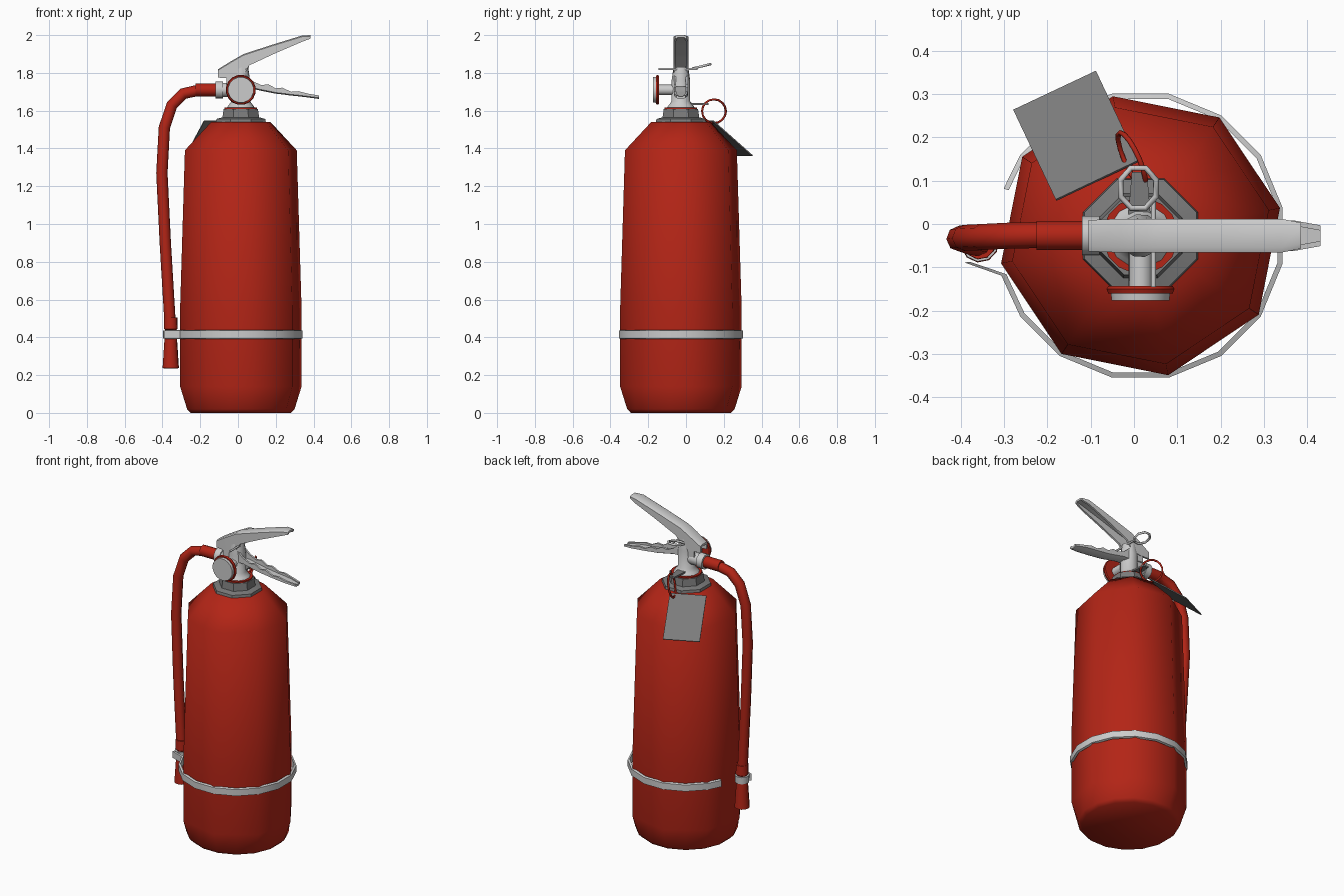
import bpy, bmesh, math
from mathutils import Vector

if "Cube" in bpy.data.objects:
    bpy.data.objects.remove(bpy.data.objects["Cube"])

CX, CY = 0.015, -0.027


def material(name, rgb):
    m = bpy.data.materials.new(name)
    m.diffuse_color = (*rgb, 1)
    m.use_nodes = True
    m.node_tree.nodes["Principled BSDF"].inputs["Base Color"].default_value = m.diffuse_color
    return m


RED = material("red_paint", (0.45, 0.018, 0.008))
WHITE = material("pale_metal", (0.8, 0.8, 0.8))
GREY = material("dark_grey", (0.2, 0.2, 0.2))


def finish(ob, mat, angle=40):
    ob.data.materials.append(mat)
    bpy.ops.object.select_all(action='DESELECT')
    ob.select_set(True)
    bpy.context.view_layer.objects.active = ob
    bpy.ops.object.shade_smooth_by_angle(angle=math.radians(angle))
    return ob


def loft(name, rings, mat, angle=40, close=False):
    """Bridge equal-sized rings of points; cap the ends unless closed."""
    bm = bmesh.new()
    vr = [[bm.verts.new(p) for p in r] for r in rings]
    n = len(vr[0])
    pairs = list(zip(vr, vr[1:])) + ([(vr[-1], vr[0])] if close else [])
    for a, b in pairs:
        for i in range(n):
            j = (i + 1) % n
            bm.faces.new((a[i], a[j], b[j], b[i]))
    if not close:
        bm.faces.new(vr[0][::-1])
        bm.faces.new(vr[-1])
    bmesh.ops.recalc_face_normals(bm, faces=bm.faces)
    me = bpy.data.meshes.new(name)
    bm.to_mesh(me)
    bm.free()
    ob = bpy.data.objects.new(name, me)
    bpy.context.collection.objects.link(ob)
    return finish(ob, mat, angle)


def lathe(name, profile, mat, centre=(CX, CY, 0), axis='Z', n=16, start=11.25, angle=40):
    """Profile of (radius, height[, odd-vertex factor]) turned about an axis."""
    rings = []
    for r, h, *odd in profile:
        ring = []
        for i in range(n):
            a = math.radians(start + i * 360 / n)
            k = r * (odd[0] if odd and i % 2 else 1)
            u, v = k * math.cos(a), k * math.sin(a)
            p = {'Z': (u, v, h), 'Y': (u, h, v), 'X': (h, u, v)}[axis]
            ring.append(Vector(centre) + Vector(p))
        rings.append(ring)
    return loft(name, rings, mat, angle)


def tube(name, pts, r, mat, cyclic=False, res=2):
    cu = bpy.data.curves.new(name, 'CURVE')
    cu.dimensions = '3D'
    cu.bevel_depth = r
    cu.bevel_resolution = res
    cu.use_fill_caps = True
    s = cu.splines.new('POLY')
    s.points.add(len(pts) - 1)
    for q, p in zip(s.points, pts):
        q.co = (*p, 1)
    s.use_cyclic_u = cyclic
    cu.materials.append(mat)
    ob = bpy.data.objects.new(name, cu)
    bpy.context.collection.objects.link(ob)
    return ob


def channel(name, stations, mat, wall=0.012):
    """U-section lever; stations are (x, z of web, z of lips, half width)."""
    rings = []
    for x, zw, zl, w in stations:
        t = wall if zl > zw else -wall
        i = w - wall
        sec = [(-w, zl), (-w, zw + t * 0.5), (-i, zw), (i, zw), (w, zw + t * 0.5), (w, zl),
               (i, zl), (i, zw + t), (-i, zw + t), (-i, zl)]
        rings.append([(x, CY + y, z) for y, z in sec])
    return loft(name, rings, mat, 35)


# Cylinder: octagonal, odd vertices sit on the chord midpoints
C = math.cos(math.radians(22.5))
lathe("cylinder_body", [(0.27, 0.0, 1), (0.29, 0.02, 1), (0.328, 0.14, C), (0.328, 0.55, C),
                        (0.302, 1.39, C), (0.16, 1.54, C)], RED, angle=60)

# Neck collar, seal and valve post
lathe("neck_collar", [(0.145, 1.53), (0.14, 1.556), (0.105, 1.565), (0.098, 1.61)], GREY, n=8, start=22.5)
lathe("neck_seal", [(0.088, 1.60), (0.088, 1.618)], RED)
lathe("valve_post", [(0.08, 1.61), (0.065, 1.63), (0.05, 1.65), (0.05, 1.76), (0.04, 1.83)], WHITE, n=12)

# Hose outlet
lathe("outlet_tube", [(0.038, 0.02), (0.038, -0.08), (0.046, -0.08), (0.046, -0.12)], WHITE,
      (0, CY, 1.71), 'X', 12)

# Gauge on the front
G = (CX, 0, 1.71)
lathe("gauge_stem", [(0.028, -0.04), (0.028, -0.15)], WHITE, G, 'Y', 10)
lathe("gauge_rim", [(0.076, -0.143), (0.08, -0.15), (0.076, -0.16)], RED, G, 'Y', 16)
lathe("gauge_face", [(0.07, -0.155), (0.068, -0.176)], WHITE, G, 'Y', 16)

# Upper lever opens downward, lower handle opens upward with a wavy lip
channel("upper_lever", [(-0.105, 1.82, 1.775, 0.036), (-0.03, 1.866, 1.77, 0.039),
                        (0.03, 1.90, 1.79, 0.039), (0.06, 1.91, 1.84, 0.039),
                        (0.2, 1.955, 1.905, 0.039), (0.34, 1.998, 1.965, 0.039),
                        (0.385, 2.0, 1.982, 0.03)], WHITE)
channel("lower_handle", [(-0.06, 1.73, 1.79, 0.036), (0.04, 1.715, 1.79, 0.037),
                         (0.08, 1.715, 1.755, 0.037), (0.125, 1.705, 1.735, 0.037),
                         (0.16, 1.698, 1.74, 0.037), (0.2, 1.69, 1.718, 0.037),
                         (0.235, 1.686, 1.722, 0.037), (0.28, 1.68, 1.70, 0.037),
                         (0.32, 1.676, 1.703, 0.037), (0.37, 1.67, 1.69, 0.035),
                         (0.43, 1.662, 1.68, 0.024)], WHITE)

# Safety pin and its pull ring
tube("safety_pin", [(0.045, -0.145, 1.82), (0.045, 0.06, 1.82)], 0.006, WHITE)
tube("pull_ring", [(0.01 + 0.044 * math.cos(a), 0.083 + 0.05 * math.sin(a), 1.835 + 0.012 * math.sin(a))
                   for a in [math.radians(22.5 + 45 * i) for i in range(8)]], 0.007, WHITE, True, 1)

# Hose, ferrule and nozzle
tube("hose", [(-0.10, -0.025, 1.71), (-0.20, -0.025, 1.71), (-0.29, -0.027, 1.69), (-0.35, -0.03, 1.63),
              (-0.39, -0.032, 1.51), (-0.403, -0.034, 1.27), (-0.385, -0.04, 0.9),
              (-0.358, -0.045, 0.45)], 0.03, RED)
lathe("hose_ferrule", [(0.034, 1.69 - 1.80), (0.034, -0.225)], RED, (0, CY, 1.71), 'X', 10)
N = (-0.356, -0.045, 0)
lathe("nozzle", [(0.034, 0.235), (0.044, 0.238), (0.034, 0.39), (0.03, 0.44), (0.037, 0.445), (0.036, 0.505)],
      RED, N, n=10)

# Strap round the cylinder, ending in an arm to the hose clip
path = []
for a in [161] + [146.25 - 22.5 * i for i in range(14)] + [-164]:
    t = math.radians(a)
    path.append(Vector((math.cos(t), math.sin(t))) * 0.328 + Vector((CX, CY)))
path.append(Vector((-0.385, -0.088)))
rings = []
for p in path:
    d = (p - Vector((CX, CY))).normalized() * 0.006
    i, o = p - d, p + d
    rings.append([(*i, 0.39), (*o, 0.395), (*o, 0.435), (*i, 0.44)])
loft("strap", rings, WHITE)
lathe("hose_clip", [(0.041, 0.395), (0.042, 0.437)], WHITE, N, n=10)

# Tag, its ring and the small tab holding it
tag = [Vector(p) for p in [(0.01, 0.145, 1.545), (-0.18, 0.055, 1.545),
                           (-0.278, 0.262, 1.362), (-0.087, 0.352, 1.362)]]
nrm = (tag[1] - tag[0]).cross(tag[3] - tag[0]).normalized() * 0.003
loft("inspection_tag", [[p - nrm for p in tag], [p + nrm for p in tag]], GREY)
tube("tag_ring", [(-0.005 - 0.032 * math.cos(a + 0.6), 0.148 + 0.063 * math.cos(a), 1.597 + 0.063 * math.sin(a))
                  for a in [math.pi * i / 8 for i in range(16)]], 0.006, RED, True, 1)
tab = [(-0.015, 0.0), (0.04, 0.0), (0.03, 0.12), (-0.005, 0.12)]
loft("tag_tab", [[(x, y, z) for x, y in tab] for z in (1.63, 1.64)], GREY)
